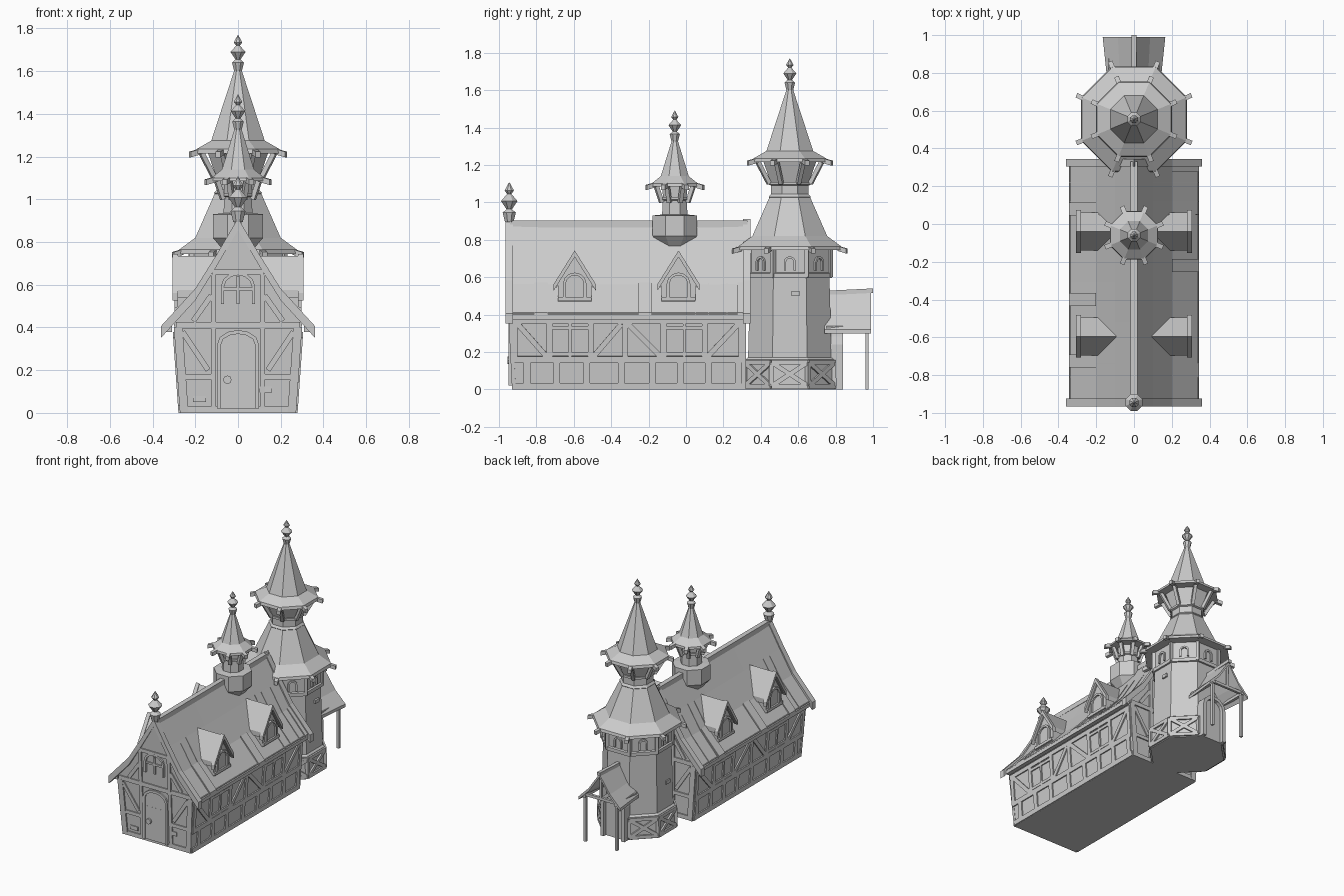
import bpy, bmesh
from math import cos, sin, pi
from mathutils import Vector as V

cube = bpy.data.objects.get("Cube")
if cube:
    bpy.data.objects.remove(cube)

# Single plaster grey for the whole building
grey = bpy.data.materials.new("plain grey")
grey.use_nodes = True
grey.diffuse_color = (0.6, 0.6, 0.6, 1)
grey.node_tree.nodes["Principled BSDF"].inputs["Base Color"].default_value = grey.diffuse_color
UP = V((0, 0, 1))


def loft(name, rings):
    """Closed solid through rings that share one point count."""
    bm = bmesh.new()
    loops = [[bm.verts.new(p) for p in ring] for ring in rings]
    n = len(loops[0])
    for a, b in zip(loops, loops[1:]):
        for i in range(n):
            j = (i + 1) % n
            bm.faces.new((a[i], a[j], b[j], b[i]))
    bm.faces.new(loops[0])
    bm.faces.new(loops[-1])
    bmesh.ops.recalc_face_normals(bm, faces=bm.faces)
    mesh = bpy.data.meshes.new(name)
    bm.to_mesh(mesh)
    bm.free()
    mesh.materials.append(grey)
    obj = bpy.data.objects.new(name, mesh)
    bpy.context.collection.objects.link(obj)
    return obj


def corner(i, r, z, y):
    """Corner i of an octagon with flat-side radius r."""
    a = (i + 0.5) * pi / 4
    k = r / cos(pi / 8)
    return V((k * cos(a), y + k * sin(a), z))


def octagon(name, y, profile):
    return loft(name, [[corner(i, r, z, y) for i in range(8)] for r, z in profile])


def beam(name, a, b, width, depth, normal):
    """Box from a to b, sticking out of the surface by depth."""
    a, b, normal = V(a), V(b), V(normal).normalized()
    side = (b - a).cross(normal).normalized() * width / 2
    out = normal * depth
    return loft(name, [[p - side - out, p + side - out, p + side + out, p - side + out] for p in (a, b)])


def plate(name, outline, origin, u, normal, depth):
    """Flat outline on a wall; u is the sideways direction."""
    o, u, normal = V(origin), V(u), V(normal)
    return loft(name, [[o + u * s + UP * t + normal * d for s, t in outline] for d in (-depth, depth)])


def arch(w, spring, rise, base=0):
    return [(-w, base)] + [(-w * cos(pi * i / 6), spring + rise * sin(pi * i / 6)) for i in range(7)] + [(w, base)]


def arch_frame(name, w, spring, rise, thick, origin, u, normal, depth):
    outline = arch(w + thick, spring, rise + thick) + arch(w, spring, rise)[::-1]
    plate(name, outline, origin, u, normal, depth)


def rect(w, h):
    return [(-w, 0), (-w, h), (w, h), (w, 0)]


def chevron(profile, thick, lift=0):
    """Both slopes of a gable roof as one closed outline."""
    top = [(-x, z + lift) for x, z in profile[::-1]] + [(x, z + lift) for x, z in profile[1:]]
    return top + [(x, z - thick) for x, z in top[::-1]]


def finial(name, y, z, s):
    shape = [(.018, -.02), (.028, .02), (.012, .035), (.035, .07), (.009, .1), (.02, .115), (.001, .15)]
    octagon(name, y, [(r * s, z + h * s) for r, h in shape])


def strip(name, s, y0, y1, pts, thick):
    loft(name, [[V((s * x, y, z)) for x, z in pts] + [V((s * x, y, z - thick)) for x, z in pts[::-1]]
                for y in (y0, y1)])


# Hall body with walls leaning outward
FRONT, BACK = -.92, .31


def wall_x(z):
    return .27 + .07 * z


def front_y(z):
    return FRONT - .05 * z


half = [(wall_x(0), 0), (wall_x(.42), .42), (.2, .55), (.1, .7)]
body = [(-x, z) for x, z in half] + [(0, .87)] + half[::-1]
loft("hall_walls", [[V((x, front_y(z), z)) for x, z in body], [V((x, BACK, z)) for x, z in body]])

# Sagging hall roof with gable boards and ridge beam
slope = [(0, .89), (.1, .72), (.2, .56), (.345, .4)]
rings = []
for i in range(7):
    t = i / 6
    sag = .012 * (abs(2 * t - 1) ** 2)
    rings.append([V((x, -.94 + 1.27 * t, z + sag * max(0, (z - .4) * 2))) for x, z in chevron(slope, .025)])
loft("hall_roof", rings)
verge = slope[:3] + [(.36, .385)]
for name, y0, y1 in (("front_gable_board", -.965, -.925), ("back_gable_board", .305, .345)):
    loft(name, [[V((x, y, z)) for x, z in chevron(verge, .055, .022)] for y in (y0, y1)])
beam("ridge_beam", (0, -.94, .885), (0, .33, .885), .035, .018, UP)
finial("gable_finial", -.945, .92, 1.25)

# Raised roof patches and slim battens
for s, ys in ((-1, (.08, -.4, -.725)), (1, (.31, -.22, -.775))):
    for y in ys:
        low = [(x, z + .012) for x, z in slope[2:]]
        strip("roof_patch", s, y - .035, min(y + .035, .325), low, .02)
for s in (-1, 1):
    for y in (-.81, -.74, .05, .12, .22):
        strip("roof_batten", s, y - .003, y + .003, [(x, z + .008) for x, z in slope[1:]], .02)
    beam("eave_beam", (s * .325, -.93, .395), (s * .325, .32, .395), .03, .016, UP)


# Timber framing on the long walls
def side_beam(name, s, y0, z0, y1, z1, w):
    beam(name, (s * wall_x(z0), y0, z0), (s * wall_x(z1), y1, z1), w, .009, (s, 0, -.07))


for s in (-1, 1):
    for z, w in ((.018, .035), (.16, .035), (.365, .03)):
        side_beam("wall_rail", s, front_y(z), z, BACK, z, w)
    for y in (-.85, -.69, -.53, -.345, -.18, -.03, .12, .28):
        side_beam("lower_post", s, y, .02, y, .16, .035)
    for y in (-.915, -.73, -.51, -.325, -.12, .1, .295):
        side_beam("upper_post", s, y, .16, y, .37, .03)
    for y0, y1 in ((-.9, -.745), (-.345, -.495), (-.31, -.135), (.28, .115)):
        side_beam("wall_brace", s, y0, .35, y1, .175, .028)
    for y in (-.62, -.01):
        side_beam("window_mullion", s, y, .17, y, .36, .014)
        side_beam("window_bar", s, y - .1, .33, y + .1, .33, .02)
        side_beam("window_sill", s, y - .1, .19, y + .1, .19, .02)
    # Corner posts
    for y, ny in ((FRONT, -1), (BACK, 1)):
        top = front_y(.4) if ny < 0 else y
        beam("corner_post", (s * (wall_x(0) - .018), y, 0), (s * (wall_x(.4) - .018), top, .4), .04, .01, (0, ny, 0))


# Timber framing on both gable ends
def gable_beam(name, back, x0, z0, x1, z1, w):
    y0, y1 = (BACK, BACK) if back else (front_y(z0), front_y(z1))
    beam(name, (x0, y0, z0), (x1, y1, z1), w, .009, (0, 1 if back else -1, 0))


for back in (False, True):
    gable_beam("gable_sill", back, -.27, .015, .27, .015, .03)
    gable_beam("gable_rail", back, -.29, .41, .29, .41, .03)
    gable_beam("collar_beam", back, -.12, .66, .12, .66, .025)
    for s in (-1, 1):
        gable_beam("door_post", back, s * .115, .02, s * .115, .65, .025)
        gable_beam("mid_rail", back, s * .12, .17, s * .27, .17, .025)
        gable_beam("gable_brace", back, s * .125, .55, s * .21, .43, .025)
        gable_beam("low_brace", back, s * .14, .2, s * .26, .38, .025)

# Front door, attic window and wall bricks
AXIS, OUT = (1, 0, 0), (0, -1, 0)
arch_frame("door_frame", .08, .3, .05, .018, (0, front_y(.2), .02), AXIS, OUT, .02)
plate("door_leaf", arch(.08, .3, .05), (0, front_y(.2), .02), AXIS, OUT, .011)
gable_beam("door_bar", False, -.08, .25, .08, .25, .02)
gable_beam("door_bar", False, -.08, .1, .08, .1, .02)
plate("door_knocker", [(.02 * cos(i * pi / 4), .02 * sin(i * pi / 4)) for i in range(8)],
      (-.05, front_y(.2) - .01, .155), AXIS, OUT, .015)
arch_frame("attic_frame", .065, .08, .055, .015, (0, front_y(.5), .51), AXIS, OUT, .018)
gable_beam("attic_mullion", False, 0, .51, 0, .64, .014)
gable_beam("attic_bar", False, -.065, .58, .065, .58, .014)
for x, z in ((-.18, .05), (.13, .095)):
    plate("wall_brick", rect(.03, .028), (x, front_y(z), z), AXIS, OUT, .008)

# Dormers on both slopes
for s in (-1, 1):
    for y in (-.595, -.04):
        out = (s, 0, 0)
        pent = [(-.09, .47), (-.09, .58), (0, .72), (.09, .58), (.09, .47)]
        loft("dormer_body", [[V((s * x, y + u, z)) for u, z in pent] for x in (.05, .285)])
        for name, w, lift, x0, x1 in (("dormer_roof", .1, 0, .05, .29), ("dormer_verge", .113, .008, .28, .307)):
            hood = chevron([(0, .735), (w, .735 - 1.6 * w)], .035, lift)
            loft(name, [[V((s * x, y + u, z)) for u, z in hood] for x in (x0, x1)])
        arch_frame("dormer_window", .048, .07, .045, .015, (s * .285, y, .495), (0, 1, 0), out, .012)
        plate("dormer_sill", rect(.09, .02), (s * .285, y, .475), (0, 1, 0), out, .012)


# Flared crown: roof, rafters and struts on an octagonal neck
def crown(name, y, eave, roof, neck_r, neck_z):
    octagon(name + "_roof", y, roof)
    r, z = roof[0]
    for i in range(8):
        a, b = corner(i, r - .02, z + .008, y), corner(i, r + .025, z - .005, y)
        beam(name + "_rafter", a, b, .025, .013, UP)
        if neck_z:
            foot, head = corner(i, neck_r, neck_z, y), corner(i, r - .03, z, y)
            beam(name + "_strut", foot, head, .022, .011, (head - foot).cross(UP).cross(head - foot))
    if neck_z:
        octagon(name + "_core", y, [(neck_r - .01, neck_z), (r - .06, z)])


# Main tower
TY = .555
octagon("tower_base", TY, [(.238, 0), (.235, .16), (.22, .175)])
octagon("tower_shaft", TY, [(.225, .1), (.212, .6)])
octagon("tower_gallery", TY, [(.225, .595), (.225, .62), (.215, .625), (.215, .77)])
crown("lower_crown", TY, .75, [(.28, .745), (.275, .765), (.2, .82), (.11, 1.025), (.1, 1.04)], 0, 0)
octagon("tower_neck", TY, [(.105, 1.02), (.112, 1.03), (.1, 1.045), (.1, 1.09), (.112, 1.095), (.112, 1.11)])
crown("upper_crown", TY, 1.22, [(.2, 1.215), (.195, 1.235), (.125, 1.275), (.012, 1.62)], .11, 1.1)
finial("tower_finial", TY, 1.62, 1)

for i in range(8):
    # Crossed timbers around the base
    c = [[corner(i + k, r, z, TY) for k in (0, 1)] for r, z in ((.238, .018), (.236, .145))]
    n = c[0][0] + c[0][1] - V((0, 2 * TY, 0))
    n.z = 0
    n.normalize()
    for name, a, b in (("base_sill", c[0][0], c[0][1]), ("base_rail", c[1][0], c[1][1]),
                       ("base_cross", c[0][0], c[1][1]), ("base_cross", c[0][1], c[1][0]),
                       ("base_post", c[0][0], c[1][0])):
        beam(name, a, b, .024, .011, n)
    # Gallery windows and posts
    u = V((-n.y, n.x, 0))
    mid = V((0, TY, .635)) + n * .215
    arch_frame("gallery_window", .02, .045, .02, .012, mid, u, n, .012)
    beam("gallery_post", corner(i, .217, .6, TY), corner(i, .217, .76, TY), .022, .01, u.lerp(n, .5))
    if i % 2:
        plate("tower_brick", rect(.022, .025), V((0, TY, .22 + .04 * i)) + n * .218 + u * .03, u, n, .009)

# Ridge turret
RY = -.06
octagon("turret_base", RY, [(.05, .74), (.118, .82), (.118, .93), (.07, .935)])
octagon("turret_neck", RY, [(.068, .92), (.065, 1.01), (.075, 1.015), (.075, 1.03)])
crown("turret_crown", RY, 1.09, [(.128, 1.085), (.125, 1.1), (.075, 1.14), (.01, 1.35)], .07, 1.0)
finial("turret_finial", RY, 1.345, .97)

# Back porch with door, posts and roof
arch_frame("porch_door_frame", .07, .24, .06, .025, (0, .79, 0), AXIS, (0, 1, 0), .05)
plate("porch_door", arch(.07, .24, .06), (0, .785, 0), AXIS, (0, 1, 0), .03)
hood = chevron([(0, .525), (.08, .4), (.155, .32)], .022)
loft("porch_roof", [[V((x * k, y, z)) for x, z in hood] for k, y in ((.9, .74), (1.07, .99))])
beam("porch_ridge", (0, .74, .515), (0, 1, .528), .025, .012, UP)
for s in (-1, 1):
    beam("porch_post", (s * .125, .968, 0), (s * .125, .968, .34), .018, .009, (0, 1, 0))
    beam("porch_plate", (s * .125, .75, .33), (s * .125, .985, .33), .02, .01, UP)
beam("porch_tie", (-.13, .968, .34), (.13, .968, .34), .02, .009, (0, 1, 0))
beam("porch_king_post", (0, .968, .34), (0, .968, .51), .018, .009, (0, 1, 0))
